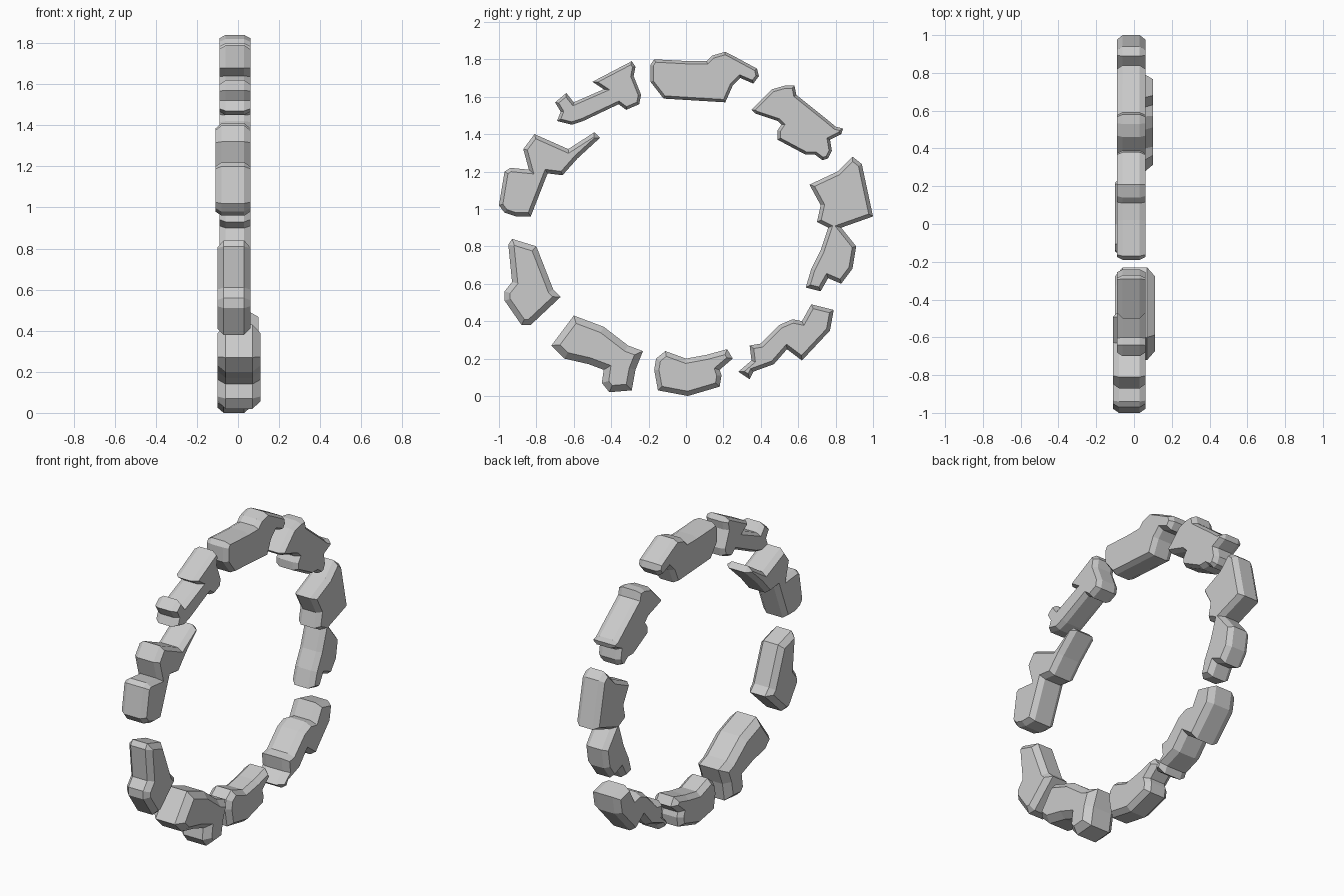
import bpy
import bmesh


def rock(name, outline, front=0.06, back=-0.09, inset=0.02, chamfer=0.03):
    """Stone slab: a y/z outline extruded along x, with both flat sides chamfered."""
    bm = bmesh.new()
    verts = [bm.verts.new((back + chamfer, y, z)) for y, z in outline]
    face = bm.faces.new(verts)
    ext = bmesh.ops.extrude_face_region(bm, geom=[face], use_keep_orig=True)
    moved = [g for g in ext["geom"] if isinstance(g, bmesh.types.BMVert)]
    bmesh.ops.translate(bm, verts=moved, vec=(front - back - 2 * chamfer, 0, 0))
    bmesh.ops.recalc_face_normals(bm, faces=bm.faces[:])
    bm.normal_update()
    for cap in [f for f in bm.faces if abs(f.normal.x) > 0.9]:
        bmesh.ops.inset_region(bm, faces=[cap], thickness=inset, depth=0,
                               use_even_offset=True)
        # Push the shrunken cap out to the full thickness
        x = front if cap.normal.x > 0 else back
        for v in cap.verts:
            v.co.x = x
    bmesh.ops.recalc_face_normals(bm, faces=bm.faces[:])
    mesh = bpy.data.meshes.new(name)
    bm.to_mesh(mesh)
    bm.free()
    obj = bpy.data.objects.new(name, mesh)
    bpy.context.collection.objects.link(obj)
    return obj


# Ring of broken stones, clockwise from the top
rock("stone_top", [
    (-.19, 1.77), (-.17, 1.80), (.02, 1.79), (.11, 1.79), (.14, 1.82), (.21, 1.84),
    (.25, 1.82), (.38, 1.75), (.39, 1.71), (.36, 1.67), (.29, 1.70), (.25, 1.66),
    (.21, 1.57), (-.12, 1.59), (-.19, 1.68)], inset=.015)

rock("stone_upper_right", [
    (.35, 1.53), (.46, 1.64), (.53, 1.66), (.58, 1.66), (.59, 1.61), (.74, 1.49),
    (.80, 1.44), (.84, 1.43), (.83, 1.40), (.77, 1.37), (.78, 1.31), (.76, 1.27),
    (.73, 1.26), (.69, 1.29), (.64, 1.29), (.49, 1.37), (.49, 1.42), (.51, 1.45),
    (.49, 1.47), (.37, 1.51)], inset=.015)

rock("stone_right", [
    (.66, 1.13), (.81, 1.20), (.89, 1.28), (.94, 1.24), (1.0, .96), (.83, .90),
    (.91, .80), (.89, .68), (.83, .60), (.76, .63), (.72, .56), (.64, .58),
    (.67, .68), (.72, .78), (.76, .90), (.70, .93), (.72, 1.02)], inset=.02)

rock("stone_lower_right", [
    (.28, .13), (.35, .19), (.34, .27), (.40, .28), (.50, .38), (.57, .41),
    (.62, .40), (.67, .49), (.79, .46), (.77, .35), (.62, .19), (.54, .25),
    (.47, .17), (.36, .13), (.34, .09)], front=.10, inset=.02, chamfer=.04)

rock("stone_bottom", [
    (-.17, .14), (-.16, .20), (-.11, .24), (0, .20), (.11, .22), (.22, .25),
    (.25, .20), (.18, .14), (.19, .11), (.18, .05), (.01, 0), (-.15, .03)],
    back=-.10, inset=.025)

rock("stone_lower_left", [
    (-.72, .27), (-.60, .43), (-.44, .37), (-.31, .27), (-.23, .24), (-.27, .14),
    (-.29, .03), (-.41, .02), (-.45, .07), (-.44, .14), (-.52, .17), (-.65, .20)],
    front=.11, back=-.10, inset=.035, chamfer=.04)

rock("stone_left", [
    (-.93, .84), (-.80, .80), (-.71, .57), (-.67, .53), (-.83, .38), (-.88, .38),
    (-.97, .51), (-.97, .56), (-.93, .61), (-.95, .81)], back=-.10, inset=.03)

rock("stone_upper_left", [
    (-1, 1.02), (-.97, 1.20), (-.94, 1.22), (-.84, 1.21), (-.87, 1.32), (-.81, 1.40),
    (-.63, 1.32), (-.49, 1.41), (-.46, 1.38), (-.58, 1.27), (-.66, 1.18), (-.74, 1.19),
    (-.83, .96), (-.91, .96), (-.97, .98)], back=-.11, inset=.02)

rock("stone_top_left", [
    (-.70, 1.57), (-.64, 1.62), (-.60, 1.57), (-.44, 1.64), (-.50, 1.68), (-.29, 1.79),
    (-.27, 1.76), (-.28, 1.71), (-.24, 1.61), (-.25, 1.56), (-.32, 1.53), (-.36, 1.56),
    (-.55, 1.47), (-.61, 1.45), (-.69, 1.47), (-.67, 1.52)], inset=.015)
